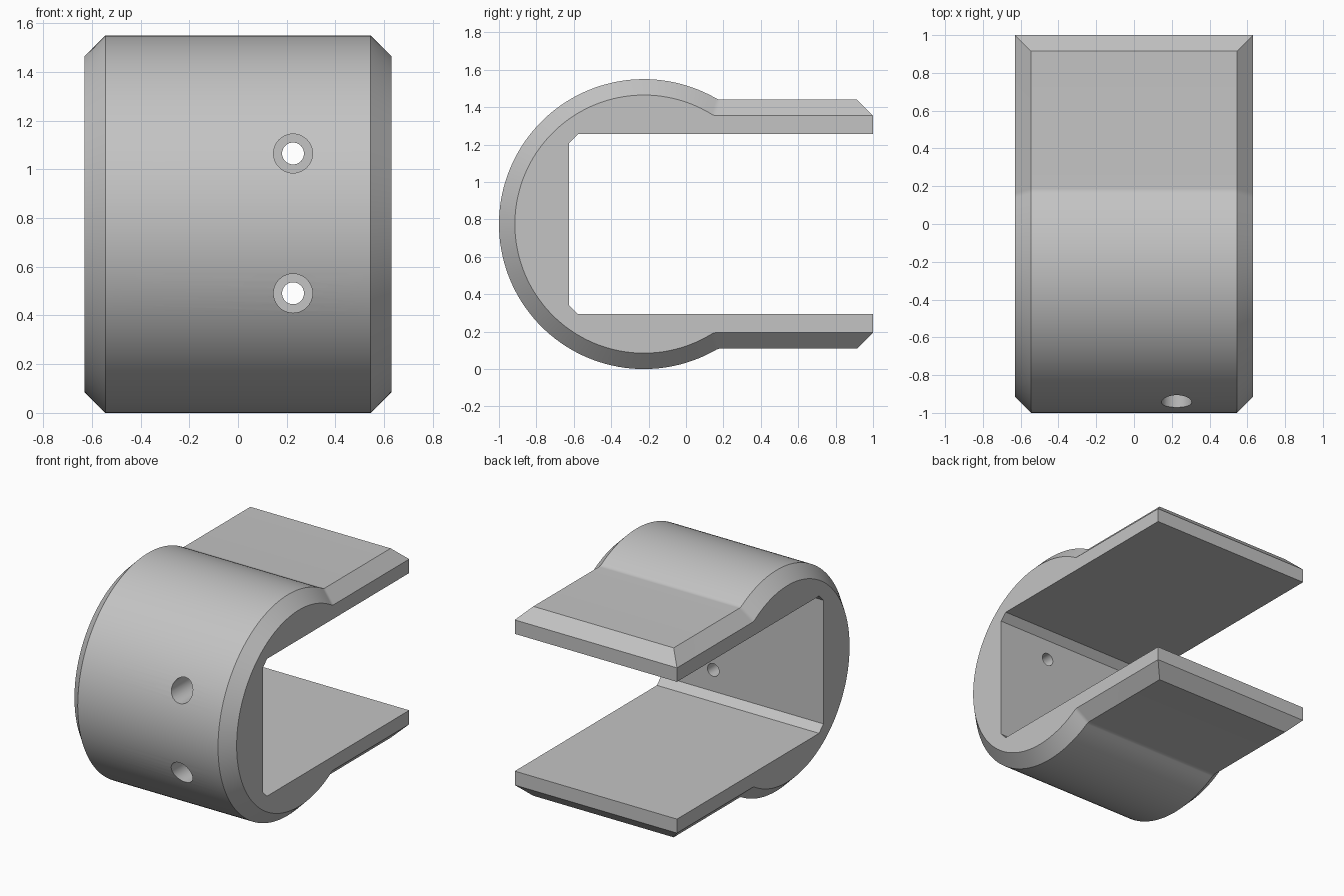
import bpy
import bmesh
from math import sin, cos, pi, sqrt, asin
from mathutils import Matrix, Vector

if "Cube" in bpy.data.objects:
    bpy.data.objects.remove(bpy.data.objects["Cube"])

HALF_W, CHAMFER = 0.63, 0.085
MID_Z, ARC_Y = 0.775, -0.225
RADIUS, ARM_H, SLOT_H = 0.775, 0.665, 0.482
SLOT_Y, SLOT_CUT = -0.625, 0.048
ARC_STEPS, FILLET = 48, 0.015

grey = bpy.data.materials.new("plain grey")
grey.use_nodes = True
colour = (0.55, 0.55, 0.55, 1)
grey.diffuse_color = colour
grey.node_tree.nodes["Principled BSDF"].inputs["Base Color"].default_value = colour


def make_object(name, bm):
    bmesh.ops.recalc_face_normals(bm, faces=bm.faces)
    mesh = bpy.data.meshes.new(name)
    bm.to_mesh(mesh)
    bm.free()
    mesh.materials.append(grey)
    obj = bpy.data.objects.new(name, mesh)
    bpy.context.collection.objects.link(obj)
    return obj


def clip_profile(inset):
    """Closed (y, z) outline; inset shrinks only the outer edge."""
    r, h = RADIUS - inset, ARM_H - inset
    upper = [(1, ARM_H - CHAMFER), (1 - CHAMFER + inset, h)]
    # small fillet where the arm meets the round front
    joint = Vector((ARC_Y + sqrt(r * r - h * h), h))
    start = asin(h / r) + FILLET / r
    a = joint + Vector((FILLET, 0))
    b = Vector((ARC_Y + r * cos(start), r * sin(start)))
    for i in range(5):
        t = i / 5
        upper.append(tuple(a * (1 - t) ** 2 + joint * 2 * t * (1 - t) + b * t * t))
    for i in range(ARC_STEPS + 1):
        ang = start + (pi - start) * i / ARC_STEPS
        upper.append((ARC_Y + r * cos(ang), r * sin(ang)))
    lower = [(y, -z) for y, z in reversed(upper[:-1])]
    slot = [(1, SLOT_H), (SLOT_Y + SLOT_CUT, SLOT_H), (SLOT_Y, SLOT_H - SLOT_CUT)]
    inner = [(y, -z) for y, z in slot] + slot[::-1]
    return [(y, z + MID_Z) for y, z in upper + lower + inner]


# clip body: outline lofted across the width with chamfered sides
bm = bmesh.new()
stations = [(-HALF_W, CHAMFER), (CHAMFER - HALF_W, 0),
            (HALF_W - CHAMFER, 0), (HALF_W, CHAMFER)]
rings = [[bm.verts.new((x, y, z)) for y, z in clip_profile(inset)]
         for x, inset in stations]
for r0, r1 in zip(rings, rings[1:]):
    for i in range(len(r0)):
        j = (i + 1) % len(r0)
        bm.faces.new((r0[i], r0[j], r1[j], r1[i]))
bm.faces.new(rings[0])
bm.faces.new(rings[-1])
bmesh.ops.remove_doubles(bm, verts=bm.verts, dist=0.0001)
body = make_object("clip_body", bm)


# counterbored screw holes through the round front
def hole_cutter(z):
    bm = bmesh.new()
    outline = [(0, -1.2), (0.08, -1.2), (0.08, -0.73), (0.045, -0.73),
               (0.045, -0.5), (0, -0.5)]
    verts = [bm.verts.new((r, y, 0)) for r, y in outline]
    edges = [bm.edges.new(pair) for pair in zip(verts, verts[1:])]
    bmesh.ops.spin(bm, geom=verts + edges, cent=(0, 0, 0), axis=(0, 1, 0),
                   angle=2 * pi, steps=40)
    bmesh.ops.remove_doubles(bm, verts=bm.verts, dist=0.0001)
    bmesh.ops.transform(bm, matrix=Matrix.Translation((0.226, 0, z)), verts=bm.verts)
    cutter = make_object("hole_cutter", bm)
    cutter.hide_render = True
    return cutter


bpy.ops.object.select_all(action="DESELECT")
body.select_set(True)
bpy.context.view_layer.objects.active = body
for side in (-1, 1):
    cutter = hole_cutter(MID_Z + 0.003 + side * 0.287)
    mod = body.modifiers.new("screw_hole", "BOOLEAN")
    mod.operation = "DIFFERENCE"
    mod.solver = "EXACT"
    mod.object = cutter
    bpy.ops.object.modifier_apply(modifier=mod.name)
    bpy.data.objects.remove(cutter)

bpy.ops.object.shade_smooth_by_angle(angle=pi / 6)
